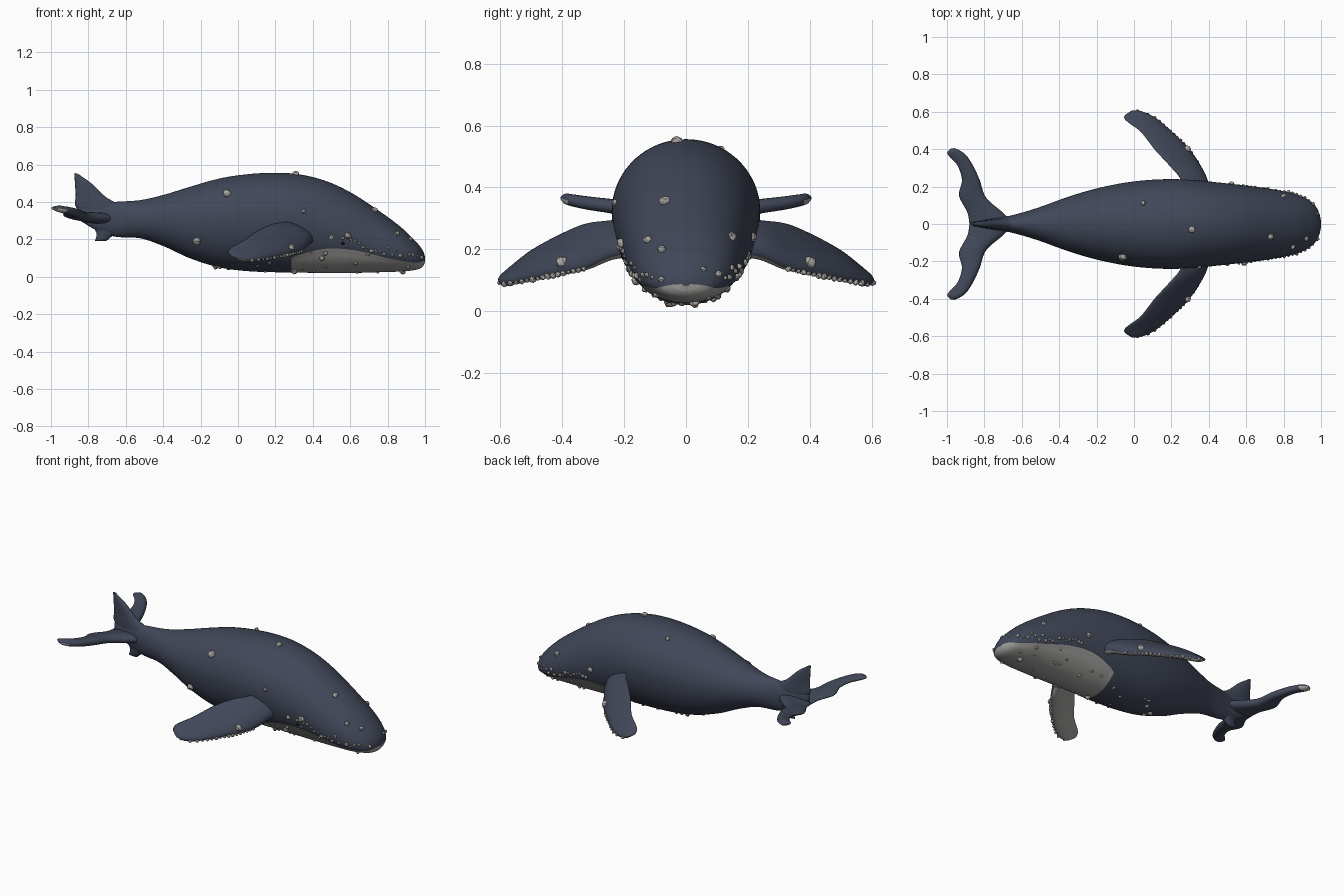
import bpy, bmesh, math, random
from mathutils import Vector

if "Cube" in bpy.data.objects:
    bpy.data.objects.remove(bpy.data.objects["Cube"])

random.seed(7)


def material(name, rgb):
    m = bpy.data.materials.new(name)
    m.diffuse_color = (*rgb, 1)
    m.use_nodes = True
    m.node_tree.nodes["Principled BSDF"].inputs["Base Color"].default_value = m.diffuse_color
    return m


SKIN = material("slate_blue", (0.052, 0.063, 0.098))
PALE = material("pale_grey", (0.36, 0.355, 0.345))
SHELL = material("barnacle_grey", (0.40, 0.385, 0.365))
DARK = material("eye_black", (0.01, 0.01, 0.012))


def sample(rows, x):
    """Smooth interpolation of rows [key, values...] at key x."""
    x = min(max(x, rows[0][0]), rows[-1][0])
    i = next(k for k in range(len(rows) - 1) if x <= rows[k + 1][0])
    a, b = rows[i], rows[i + 1]
    p, q = rows[max(i - 1, 0)], rows[min(i + 2, len(rows) - 1)]
    h = b[0] - a[0]
    t = (x - a[0]) / h
    out = []
    for c in range(1, len(a)):
        ma = (b[c] - p[c]) / (b[0] - p[0]) * h
        mb = (q[c] - a[c]) / (q[0] - a[0]) * h
        out.append((2*t**3 - 3*t**2 + 1) * a[c] + (t**3 - 2*t**2 + t) * ma
                   + (3*t**2 - 2*t**3) * b[c] + (t**3 - t**2) * mb)
    return out


def finish(bm, name, mats, smooth=True):
    bmesh.ops.recalc_face_normals(bm, faces=bm.faces)
    me = bpy.data.meshes.new(name)
    bm.to_mesh(me)
    bm.free()
    for m in mats:
        me.materials.append(m)
    ob = bpy.data.objects.new(name, me)
    bpy.context.collection.objects.link(ob)
    for p in me.polygons:
        p.use_smooth = smooth
    return ob


def loft(bm, rings, rule):
    """Skin closed rings; rule(ring, k) gives the material index."""
    vs = [[bm.verts.new(p) for p in r] for r in rings]
    n = len(vs[0])
    for i in range(len(vs) - 1):
        for k in range(n):
            j = (k + 1) % n
            f = bm.faces.new((vs[i][k], vs[i][j], vs[i + 1][j], vs[i + 1][k]))
            f.material_index = rule(i, k)
    bm.faces.new(vs[0])
    bm.faces.new(vs[-1])


# body profile: x, top z, bottom z, half width, height fraction of widest point
BODY = [
    [-0.86, .375, .310, .010, .5], [-0.76, .390, .250, .030, .5],
    [-0.66, .400, .215, .045, .5], [-0.52, .410, .205, .085, .5],
    [-0.39, .440, .160, .132, .52], [-0.26, .480, .100, .174, .54],
    [-0.10, .525, .050, .212, .55], [0.05, .548, .030, .233, .56],
    [0.20, .556, .024, .240, .56], [0.33, .547, .022, .234, .54],
    [0.47, .512, .020, .220, .51], [0.60, .452, .020, .205, .47],
    [0.75, .355, .024, .184, .42], [0.87, .266, .028, .158, .40],
    [0.94, .200, .035, .124, .42], [0.975, .160, .045, .090, .42],
    [0.993, .130, .062, .050, .42], [1.0, .105, .082, .015, .45]]
# height of the mouth line
MOUTH = [[0.26, .085], [0.32, .115], [0.47, .150], [0.63, .140],
         [0.81, .098], [0.96, .075], [1.0, .088]]


def skin(x, a):
    top, bot, w, f = sample(BODY, x)
    mid = bot + f * (top - bot)
    s = math.sin(a)
    return Vector((x, w * math.cos(a), mid + s * ((top - mid) if s > 0 else (mid - bot))))


def mouth_angle(x):
    x = max(x, 0.28)
    top, bot, w, f = sample(BODY, x)
    d = f * (top - bot)
    return math.asin(max(-0.95, min(-0.03, (sample(MOUTH, x)[0] - bot - d) / d)))


# body with pale throat below the mouth line
LOW, UP, RINGS = 14, 26, 150
rings, xs = [], []
for i in range(RINGS):
    x = -0.86 + 1.86 * math.sin(i / (RINGS - 1) * math.pi / 2)
    xs.append(x)
    aj = mouth_angle(x)
    angles = [-math.pi/2 + (aj + math.pi/2) * k / LOW for k in range(LOW)]
    angles += [aj + (math.pi/2 - aj) * k / UP for k in range(UP + 1)]
    half = [skin(x, a) for a in angles]
    if x > 0.29:  # jaw sits just inside the upper lip
        for p in half[:LOW]:
            p.y *= 0.97
    rings.append(half + [Vector((p.x, -p.y, p.z)) for p in half[-2:0:-1]])
N = len(rings[0])
bm = bmesh.new()
loft(bm, rings, lambda i, k: int(xs[i] > 0.285 and (k < LOW or k >= N - LOW)))
finish(bm, "body", [SKIN, PALE])


def blade(name, rows, side=1, rule=lambda t, k, n: 0, steps=36, n=20):
    """Lens-section fin; rows: key, leading xyz, trailing xyz, half thickness."""
    rings, keys = [], []
    lo, hi = rows[0][0], rows[-1][0]
    for i in range(steps + 1):
        t = lo + (hi - lo) * math.sin(i / steps * math.pi / 2)
        v = sample(rows, t)
        lead, trail, th = Vector(v[:3]), Vector(v[3:6]), v[6]
        w = sample(rows, min(t + .02, hi))
        u = sample(rows, min(t + .02, hi) - .04)
        span = Vector([(w[c] + w[c+3] - u[c] - u[c+3]) for c in range(3)])
        nrm = (lead - trail).cross(span).normalized()
        ring = []
        for k in range(n):
            a = 2 * math.pi * k / n
            p = (lead + trail) / 2 + (lead - trail) / 2 * math.cos(a)
            p += nrm * th * math.sin(a) * (1 + .35 * math.cos(a))
            ring.append((p.x, p.y * side, p.z))
        rings.append(ring)
        keys.append(t)
    bm = bmesh.new()
    loft(bm, rings, lambda i, k: rule(keys[i], k, n))
    return finish(bm, name, [SKIN, PALE])


FLIPPER = [
    [0.15, .41, .15, .19, .25, .15, .30, .040],
    [0.24, .385, .24, .175, .25, .24, .292, .034],
    [0.32, .345, .32, .140, .185, .32, .283, .030],
    [0.40, .290, .40, .122, .110, .40, .250, .027],
    [0.50, .190, .50, .102, .030, .50, .195, .023],
    [0.565, .105, .57, .090, -.045, .555, .150, .019],
    [0.59, .040, .60, .088, -.050, .58, .125, .015],
    [0.60, -.005, .605, .098, -.022, .60, .108, .005]]
FLUKE = [
    [0.00, -.64, .00, .31, -.880, .00, .315, .030],
    [0.06, -.70, .06, .315, -.890, .06, .320, .026],
    [0.14, -.79, .14, .322, -.935, .15, .330, .024],
    [0.235, -.825, .235, .335, -.920, .235, .345, .022],
    [0.32, -.865, .32, .345, -.945, .315, .358, .020],
    [0.37, -.900, .37, .355, -.990, .365, .365, .018],
    [0.395, -.935, .395, .362, -.998, .385, .368, .015],
    [0.405, -.960, .405, .366, -.980, .403, .368, .005]]
for side, word in ((1, "left"), (-1, "right")):
    blade("flipper_" + word, FLIPPER, side,
          lambda t, k, n: int(k >= n // 2))  # pale underside
    blade("fluke_" + word, FLUKE, side,
          lambda t, k, n: int(t > .375 and k >= n // 2))

# upright tail fin
blade("tail_fin", [
    [0.19, -.705, 0, .190, -.765, 0, .190, .008],
    [0.24, -.650, 0, .240, -.757, 0, .235, .022],
    [0.31, -.600, 0, .310, -.810, 0, .310, .030],
    [0.38, -.630, 0, .380, -.870, 0, .380, .026],
    [0.43, -.705, 0, .425, -.868, 0, .430, .020],
    [0.50, -.785, 0, .500, -.872, 0, .500, .014],
    [0.555, -.855, 0, .550, -.875, 0, .555, .006]])

# barnacles
shells = bmesh.new()


def barnacle(p, r):
    new = bmesh.ops.create_icosphere(shells, subdivisions=2, radius=r)["verts"]
    for v in new:
        v.co = v.co * random.uniform(.85, 1.1) + Vector(p)


def at_height(x, z, side, r):
    top, bot, w, f = sample(BODY, x)
    mid = bot + f * (top - bot)
    s = (z - mid) / ((top - mid) if z > mid else (mid - bot))
    p = skin(x, math.asin(max(-1, min(1, s))))
    barnacle((p.x, p.y * side, p.z), r)


# large single ones
for x, z, side, r in [(-.06, .445, -1, .024), (-.22, .19, -1, .022), (.31, .548, -1, .019),
                      (.73, .355, -1, .018), (.59, .22, -1, .018), (.50, .21, -1, .014),
                      (.35, .35, -1, .012), (.80, .24, 1, .016), (.52, .24, 1, .016),
                      (.05, .52, 1, .014), (.85, .23, -1, .015), (-.12, .05, -1, .016),
                      (-.05, .05, 1, .014), (.30, .03, -1, .018), (.88, .03, 1, .018),
                      (.45, .10, -1, .015), (.92, .20, -1, .014)]:
    at_height(x, z, side, r)
for side in (1, -1):
    # along the upper lip and below the chin
    for i in range(20):
        x = .56 + .42 * i / 19
        at_height(x, sample(MOUTH, x)[0] + random.uniform(.015, .06), side,
                  random.uniform(.006, .012))
    for i in range(10):
        x = random.uniform(.33, .93)
        p = skin(x, random.uniform(-1.5, mouth_angle(x)))
        barnacle((p.x, p.y * side * .97, p.z), random.uniform(.007, .013))
    for i in range(5):
        p = skin(random.uniform(-.2, .25), random.uniform(-1.5, -.9))
        barnacle((p.x, p.y * side, p.z), random.uniform(.007, .011))
    # leading edge of each flipper
    for i in range(17):
        v = sample(FLIPPER, .33 + .265 * i / 16)
        barnacle((v[0], v[1] * side, v[2]), random.uniform(.006, .012))
    barnacle((.285, .40 * side, .158), .020)
finish(shells, "barnacles", [SHELL], smooth=False)

# eyes
eyes = bmesh.new()
for side in (1, -1):
    p = skin(.56, -.28)
    for v in bmesh.ops.create_uvsphere(eyes, u_segments=12, v_segments=8, radius=.009)["verts"]:
        v.co += Vector((p.x, p.y * side, p.z))
finish(eyes, "eyes", [DARK])
